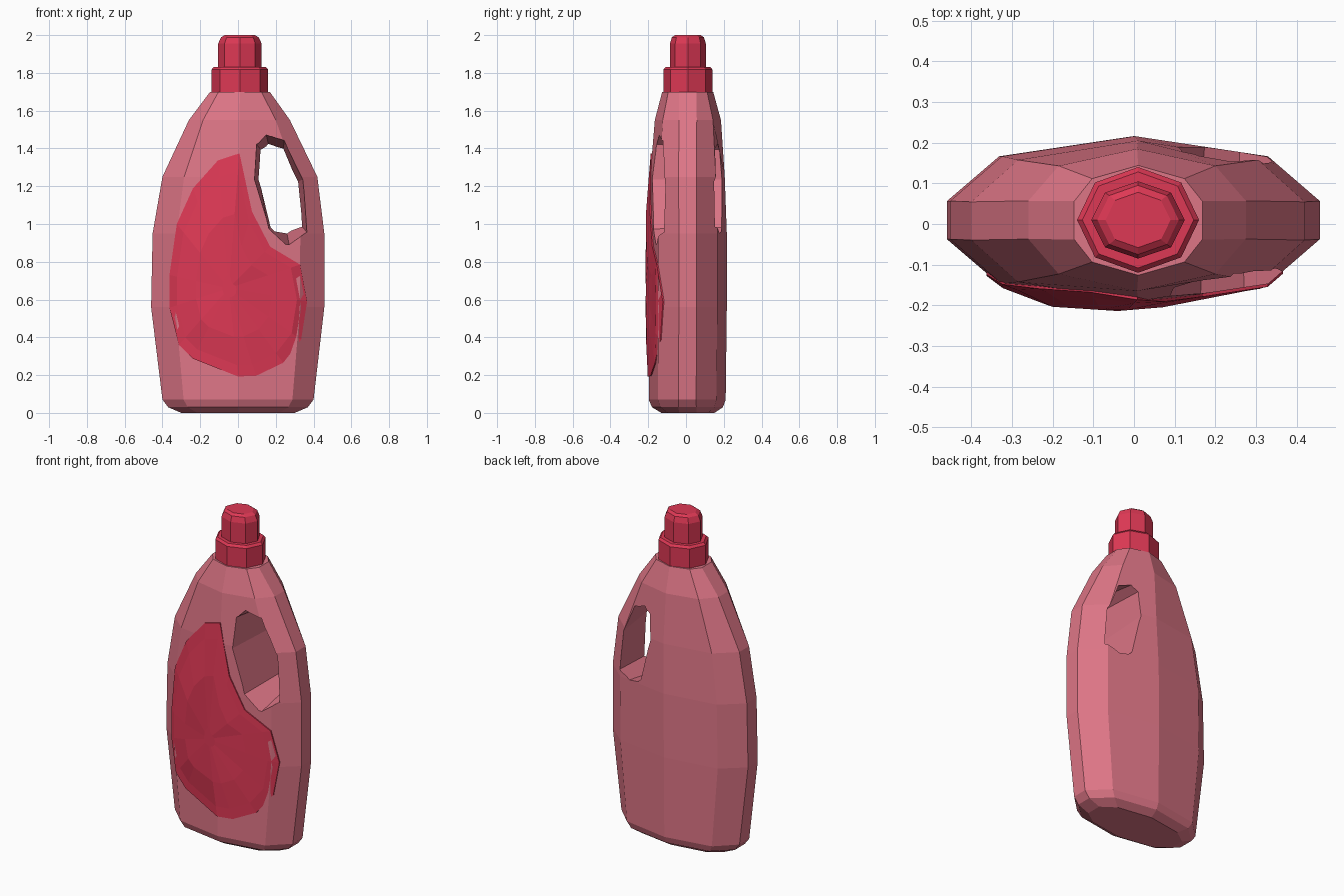
import bpy, bmesh, math
from mathutils import Vector
from mathutils.bvhtree import BVHTree

if "Cube" in bpy.data.objects:
    bpy.data.objects.remove(bpy.data.objects["Cube"])


def material(name, rgb):
    m = bpy.data.materials.new(name)
    m.diffuse_color = (*rgb, 1)
    m.use_nodes = True
    m.node_tree.nodes["Principled BSDF"].inputs["Base Color"].default_value = m.diffuse_color
    return m


PINK = material("pink_plastic", (0.73, 0.18, 0.24))
RED = material("red_plastic", (0.73, 0.04, 0.09))


def loft(name, rings, mat, cap_ends=True):
    """Skin equal-length rings of points, with flat faces."""
    bm = bmesh.new()
    rows = [[bm.verts.new(p) for p in r] for r in rings]
    n = len(rows[0])
    for a, b in zip(rows, rows[1:]):
        for i in range(n):
            j = (i + 1) % n
            bm.faces.new((a[i], a[j], b[j], b[i]))
    if cap_ends:
        bm.faces.new(rows[0])
    bm.faces.new(rows[-1])
    bmesh.ops.recalc_face_normals(bm, faces=bm.faces[:])
    me = bpy.data.meshes.new(name)
    bm.to_mesh(me)
    bm.free()
    me.materials.append(mat)
    ob = bpy.data.objects.new(name, me)
    bpy.context.collection.objects.link(ob)
    return ob


# Bottle body: z, left, right, front, back of each ten-sided ring
LEVELS = [(0, -.30, .30, -.13, .15), (.03, -.37, .37, -.18, .195),
          (.07, -.40, .40, -.197, .21), (.56, -.46, .457, -.197, .216),
          (.95, -.452, .457, -.197, .216), (1.25, -.40, .42, -.19, .205),
          (1.55, -.26, .275, -.165, .185), (1.70, -.147, .168, -.126, .144)]
SECTION = [(1, -.047), (1, .047), (.72, .76), (0, 1), (-.72, .76),
           (-1, .047), (-1, -.047), (-.72, -.76), (0, -1), (.72, -.76)]


def body_ring(z, l, r, f, b):
    cx, hx, cy, hy = (l + r) / 2, (r - l) / 2, (f + b) / 2, (b - f) / 2
    return [(cx + u * hx, cy + (v if abs(u) == 1 else v * hy), z) for u, v in SECTION]


body = loft("bottle_body", [body_ring(*lv) for lv in LEVELS], PINK)
bvh = BVHTree.FromPolygons([v.co for v in body.data.vertices],
                           [list(p.vertices) for p in body.data.polygons])

# Handle hole, narrowing slightly towards the back
FRONT = [(.10, 1.42), (.15, 1.47), (.245, 1.443), (.345, 1.236),
         (.366, .955), (.27, .895), (.165, .975), (.09, 1.236)]
BACK = [(.117, 1.395), (.16, 1.427), (.24, 1.40), (.318, 1.225),
        (.34, .985), (.26, .945), (.172, .98), (.106, 1.236)]


def hole_ring(y):
    t = (y + .13) / .28
    return [(a + (c - a) * t, y, b + (d - b) * t)
            for (a, b), (c, d) in zip(FRONT, BACK)]


cutter = loft("handle_cutter", [hole_ring(-.3), hole_ring(.3)], PINK)
cutter.hide_render = True
mod = body.modifiers.new("handle_hole", 'BOOLEAN')
mod.operation = 'DIFFERENCE'
mod.solver = 'EXACT'
mod.object = cutter
bpy.context.view_layer.objects.active = body
bpy.ops.object.modifier_apply(modifier=mod.name)
bpy.data.objects.remove(cutter)

# Label: outline laid over the front, bulging a little in the middle
OUTLINE = [(0.008, 1.374), (-.106, 1.337), (-.239, 1.188), (-.324, 1.0),
           (-.363, .73), (-.363, .557), (-.313, .36), (-.239, .287),
           (0, .193), (.095, .196), (.239, .265), (.334, .387),
           (.366, .589), (.329, .785), (.17, .88), (.074, 1.066)]
BULGE = [(-.36, -.115), (-.21, -.203), (-.04, -.214), (.08, -.204), (.2, -.165), (.4, -.07)]
CENTRE = (-.05, .66)


def bulge(x):
    for (a, p), (b, q) in zip(BULGE, BULGE[1:]):
        if x <= b:
            return p + (q - p) * (x - a) / (b - a)


def label_ring(scale, offset, bulged):
    pts = []
    for x, z in OUTLINE:
        x = CENTRE[0] + (x - CENTRE[0]) * scale
        z = CENTRE[1] + (z - CENTRE[1]) * scale
        y = bvh.ray_cast(Vector((x, -2, z)), Vector((0, 1, 0)))[0].y + offset
        pts.append((x, min(y, bulge(x)) if bulged else y, z))
    return pts


label = loft("front_label", [label_ring(1, .01, False), label_ring(1, -.007, False),
                             label_ring(.87, -.009, False), label_ring(.55, -.009, True),
                             label_ring(.1, -.009, True)], RED, cap_ends=False)
# Make sure the open sheet faces forward
if sum(p.normal.y * p.area for p in label.data.polygons) > 0:
    label.data.flip_normals()


# Octagonal cap: z, x radius, y radius
def cap(name, levels):
    loft(name, [[(.01 + rx * math.cos(i * math.pi / 4),
                  .01 + ry * math.sin(i * math.pi / 4), z) for i in range(8)]
                for z, rx, ry in levels], RED)


cap("cap_collar", [(1.70, .15, .13), (1.818, .15, .13), (1.832, .137, .118)])
cap("cap_top", [(1.82, .115, .095), (1.955, .115, .095), (1.988, .1, .085), (2.0, .08, .068)])
